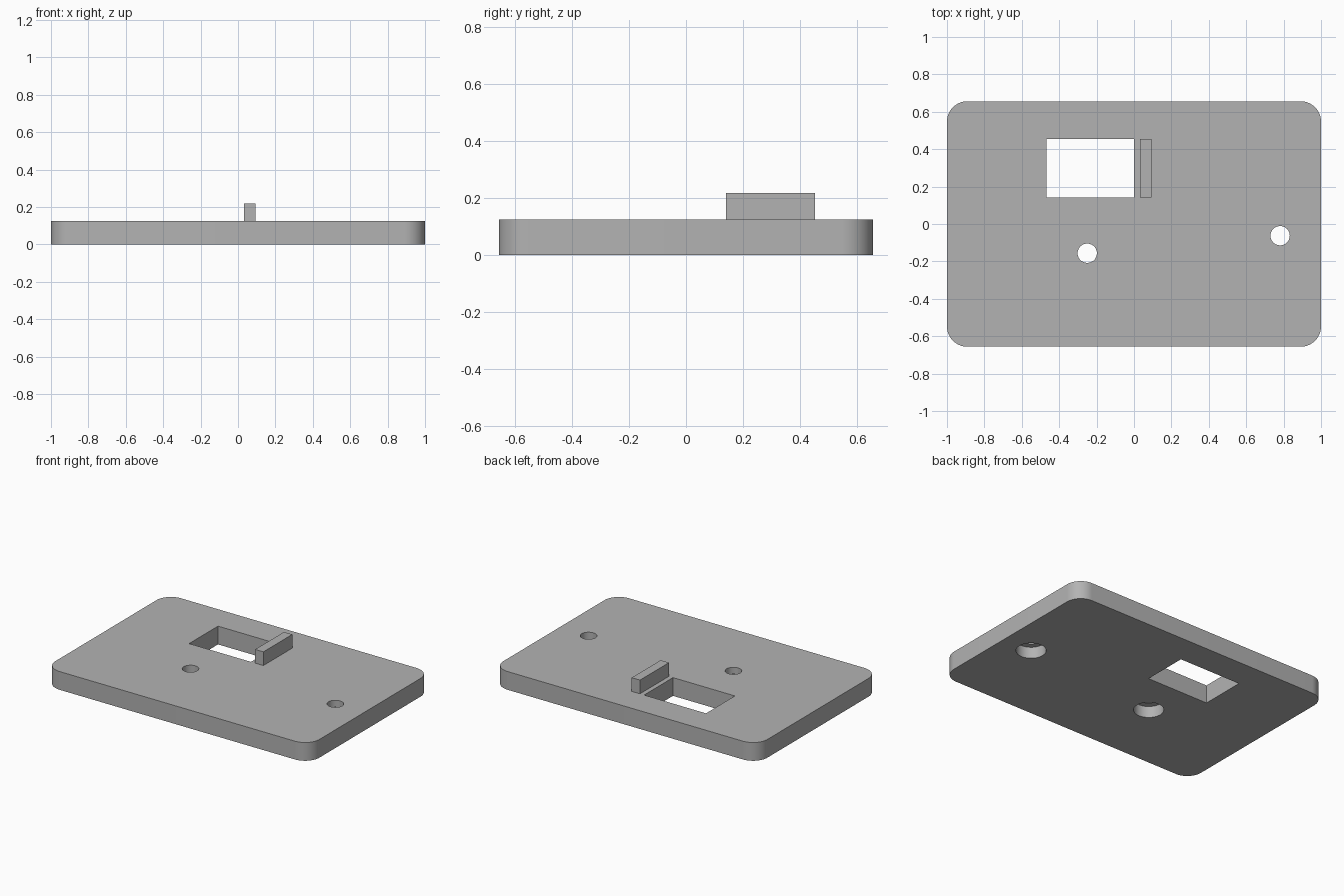
import bpy, bmesh, math

if "Cube" in bpy.data.objects:
    bpy.data.objects.remove(bpy.data.objects["Cube"])

U = 1 / 32  # design unit
grey = bpy.data.materials.new("light grey")
grey.diffuse_color = (0.45, 0.45, 0.45, 1)
grey.use_nodes = True
grey.node_tree.nodes["Principled BSDF"].inputs["Base Color"].default_value = grey.diffuse_color


def make_prism(name, outline, z0, z1):
    """Extrude a closed outline from z0 to z1."""
    bm = bmesh.new()
    base = bm.faces.new([bm.verts.new((x * U, y * U, z0 * U)) for x, y in outline])
    top = bmesh.ops.extrude_face_region(bm, geom=[base])["geom"]
    bmesh.ops.translate(bm, vec=(0, 0, (z1 - z0) * U),
                        verts=[v for v in top if isinstance(v, bmesh.types.BMVert)])
    bmesh.ops.recalc_face_normals(bm, faces=bm.faces)
    mesh = bpy.data.meshes.new(name)
    bm.to_mesh(mesh)
    bm.free()
    mesh.materials.append(grey)
    obj = bpy.data.objects.new(name, mesh)
    bpy.context.collection.objects.link(obj)
    return obj


def rect(x0, x1, y0, y1):
    return [(x0, y0), (x1, y0), (x1, y1), (x0, y1)]


def arc(cx, cy, r, a0, a1, n):
    return [(cx + r * math.cos(math.radians(a0 + (a1 - a0) * i / n)),
             cy + r * math.sin(math.radians(a0 + (a1 - a0) * i / n))) for i in range(n + 1)]


# Base plate with rounded corners
W, D, R = 32, 21, 3.5
outline = []
for k, (sx, sy) in enumerate([(1, 1), (-1, 1), (-1, -1), (1, -1)]):
    outline += arc(sx * (W - R), sy * (D - R), R, 90 * k, 90 * k + 90, 16)
plate = make_prism("base_plate", outline, 0, 4)

# Rectangular window and two screw holes, counterbored from below
cutters = [make_prism("window_cutter", rect(-15, 0, 4.5, 14.5), -1, 5)]
for i, (x, y) in enumerate([(-8, -5), (25, -2)]):
    cutters.append(make_prism(f"hole_cutter_{i}", arc(x, y, 1.65, 0, 360, 48)[:-1], -1, 5))
    cutters.append(make_prism(f"counterbore_cutter_{i}", arc(x, y, 3, 0, 360, 48)[:-1], -1, 2.5))
for cutter in cutters:
    mod = plate.modifiers.new(cutter.name, 'BOOLEAN')
    mod.object = cutter
    mod.operation = 'DIFFERENCE'
    mod.solver = 'EXACT'

# Bake the cuts, then smooth the rounded walls only
bpy.context.view_layer.objects.active = plate
plate.select_set(True)
for mod in list(plate.modifiers):
    bpy.ops.object.modifier_apply(modifier=mod.name)
for cutter in cutters:
    bpy.data.objects.remove(cutter)
bpy.ops.object.shade_smooth_by_angle(angle=math.radians(30))

# Upright stop bar beside the window
make_prism("stop_bar", rect(1, 3, 4.5, 14.5), 4, 7)
